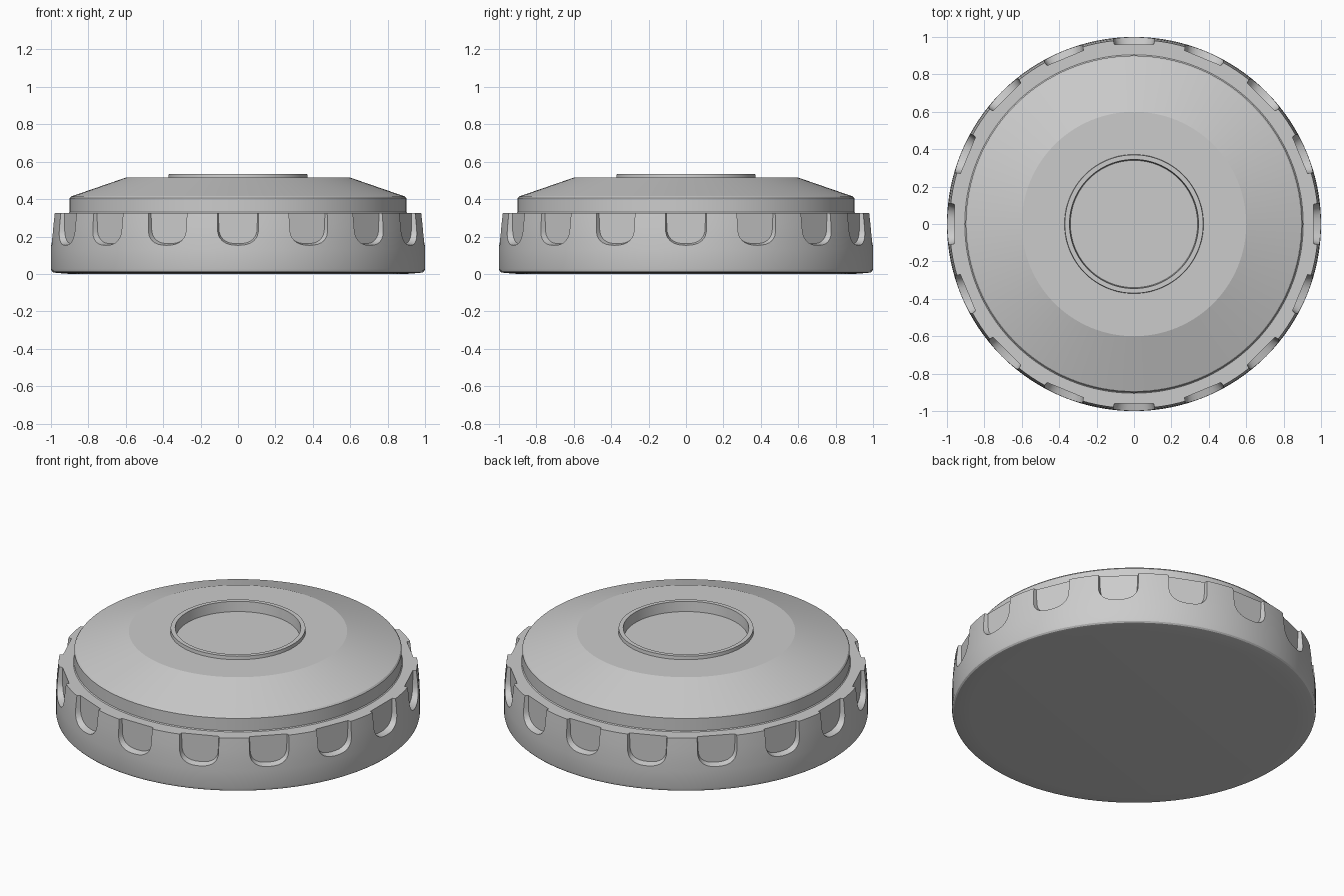
import bpy, bmesh, math

if "Cube" in bpy.data.objects:
    bpy.data.objects.remove(bpy.data.objects["Cube"])

SIDES = 128
NOTCHES = 16

grey = bpy.data.materials.new("plain grey")
grey.diffuse_color = (0.6, 0.6, 0.6, 1)
grey.use_nodes = True
grey.node_tree.nodes["Principled BSDF"].inputs["Base Color"].default_value = grey.diffuse_color


def make_object(name, bm):
    bmesh.ops.recalc_face_normals(bm, faces=bm.faces)
    mesh = bpy.data.meshes.new(name)
    bm.to_mesh(mesh)
    bm.free()
    mesh.materials.append(grey)
    obj = bpy.data.objects.new(name, mesh)
    bpy.context.collection.objects.link(obj)
    return obj


def lathe(name, profile):
    """Closed solid of revolution from (radius, z) points, bottom to top."""
    bm = bmesh.new()
    rings = []
    for r, z in profile:
        rings.append([bm.verts.new((r * math.cos(2 * math.pi * i / SIDES),
                                    r * math.sin(2 * math.pi * i / SIDES), z))
                      for i in range(SIDES)])
    for a, b in zip(rings, rings[1:]):
        for i in range(SIDES):
            j = (i + 1) % SIDES
            bm.faces.new((a[i], a[j], b[j], b[i]))
    bm.faces.new(rings[0])
    bm.faces.new(rings[-1])
    return make_object(name, bm)


# Whole cap: grip wall, ledge, upper step, cone, raised ring and recess
cap = lathe("cap", [
    (0.90, 0.0), (0.975, 0.006), (0.99, 0.009), (0.997, 0.016), (1.0, 0.028),
    (1.0, 0.13), (0.998, 0.19), (0.994, 0.25), (0.986, 0.325),
    (0.905, 0.325), (0.90, 0.33), (0.90, 0.405), (0.893, 0.414),
    (0.60, 0.515), (0.372, 0.515), (0.37, 0.535), (0.345, 0.535),
    (0.34, 0.475)])

# U-shaped cutters for the finger notches, slightly narrower at the floor
bm = bmesh.new()
for n in range(NOTCHES):
    ang = 2 * math.pi * n / NOTCHES
    c, s = math.cos(ang), math.sin(ang)
    loops = []
    for radius, half, low in ((0.961, 0.102, 0.162), (1.03, 0.122, 0.146)):
        pts = [(half * 1.06, 0.40)]
        for k in range(17):
            t = math.pi * k / 16
            u, v = math.cos(t), math.sin(t)
            pts.append((half * math.copysign(abs(u) ** 0.8, u),
                        0.25 - (0.25 - low) * v ** 0.8))
        pts.append((-half * 1.06, 0.40))
        loops.append([bm.verts.new((radius * c - t * s, radius * s + t * c, z))
                      for t, z in pts])
    a, b = loops
    for i in range(len(a)):
        j = (i + 1) % len(a)
        bm.faces.new((a[i], a[j], b[j], b[i]))
    bm.faces.new(a)
    bm.faces.new(b)
cutter = make_object("notch_cutters", bm)
cutter.hide_render = True

# Cut the notches and bake the result
mod = cap.modifiers.new("notches", 'BOOLEAN')
mod.operation = 'DIFFERENCE'
mod.solver = 'EXACT'
mod.object = cutter
bpy.context.view_layer.objects.active = cap
cap.select_set(True)
cutter.select_set(False)
bpy.ops.object.modifier_apply(modifier=mod.name)
bpy.data.objects.remove(cutter)

bpy.ops.object.shade_smooth_by_angle(angle=math.radians(15))
